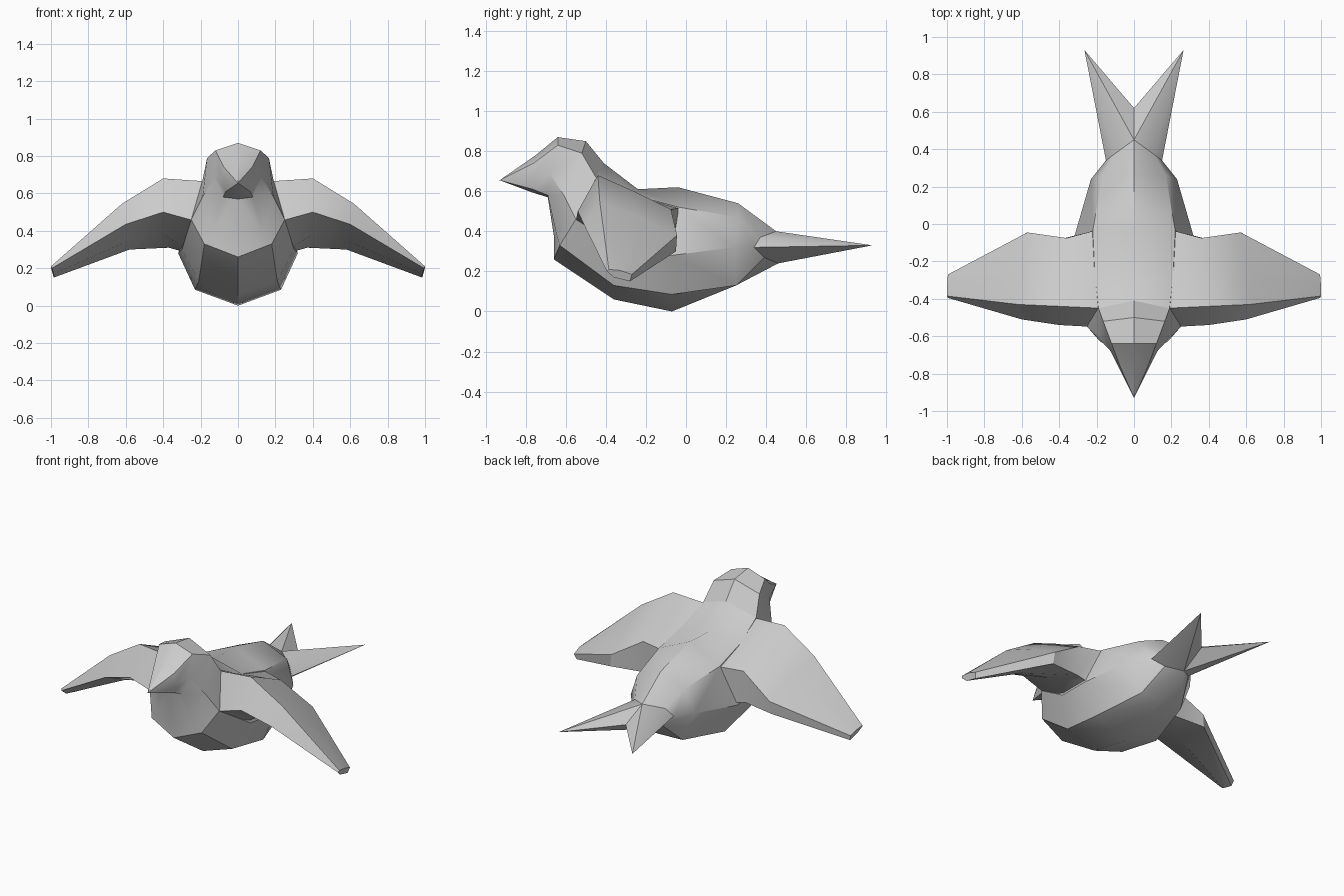
import bpy, bmesh

if "Cube" in bpy.data.objects:
    bpy.data.objects.remove(bpy.data.objects["Cube"])


def finish(name, bm):
    # Mirror the half across x = 0, weld the seam and shade
    half = bm.verts[:] + bm.edges[:] + bm.faces[:]
    copy = bmesh.ops.duplicate(bm, geom=half)["geom"]
    for v in copy:
        if isinstance(v, bmesh.types.BMVert):
            v.co.x *= -1
    bmesh.ops.remove_doubles(bm, verts=bm.verts[:], dist=0.0005)
    bmesh.ops.recalc_face_normals(bm, faces=bm.faces[:])
    mesh = bpy.data.meshes.new(name)
    bm.to_mesh(mesh)
    bm.free()
    obj = bpy.data.objects.new(name, mesh)
    bpy.context.collection.objects.link(obj)
    bpy.ops.object.select_all(action='DESELECT')
    obj.select_set(True)
    bpy.context.view_layer.objects.active = obj
    bpy.ops.object.shade_smooth_by_angle(angle=0.6)
    return obj


def loft(bm, rows, closed=False):
    # Quads between neighbouring sections with equal point counts
    rings = [[bm.verts.new(p) for p in row] for row in rows]
    n = len(rows[0])
    for a, b in zip(rings, rings[1:]):
        for i in range(n if closed else n - 1):
            j = (i + 1) % n
            bm.faces.new((a[i], a[j], b[j], b[i]))
    return rings


# Half sections run from the back ridge down to the belly
shoulder = [(0, -.41, .74), (.19, -.45, .67), (.25, -.55, .46), (.18, -.63, .33), (0, -.66, .26)]
rump = [(0, .45, .40), (.11, .37, .37), (.15, .34, .32), (.09, .39, .27), (0, .46, .24)]

# Body
bm = bmesh.new()
loft(bm, [
    shoulder,
    [(0, -.24, .61), (.21, -.26, .58), (.30, -.30, .30), (.21, -.36, .13), (0, -.36, .06)],
    [(0, -.04, .62), (.22, -.035, .52), (.32, -.07, .28), (.23, -.07, .085), (0, -.07, 0)],
    [(0, .26, .54), (.17, .26, .47), (.23, .24, .32), (.15, .25, .13), (0, .25, .13)],
    rump])
finish("body", bm)

# Head with pointed beak
bm = bmesh.new()
rings = loft(bm, [
    shoulder,
    [(0, -.50, .85), (.165, -.52, .79), (.19, -.61, .58), (.13, -.65, .40), (0, -.66, .38)],
    [(0, -.64, .87), (.12, -.64, .83), (.125, -.68, .69), (.08, -.69, .58), (0, -.69, .57)],
    [(0, -.75, .78), (.075, -.76, .74), (.085, -.76, .68), (.065, -.765, .61), (0, -.77, .595)]])
tip = bm.verts.new((0, -.93, .655))
for a, b in zip(rings[-1], rings[-1][1:]):
    bm.faces.new((a, b, tip))
finish("head_and_beak", bm)

# Forked tail: one prong, mirrored
bm = bmesh.new()
base = [bm.verts.new(p) for p in rump]
notch = bm.verts.new((0, .62, .33))
tip = bm.verts.new((.265, .93, .33))
fan = [notch] + base + [notch]
for a, b in zip(fan, fan[1:]):
    bm.faces.new((a, b, tip))
finish("forked_tail", bm)

# Wings: leading edge, ridge, upper middle, trailing top, trailing bottom, underside
bm = bmesh.new()
rings = loft(bm, [
    [(.22, -.55, .45), (.18, -.45, .665), (.19, -.26, .58), (.21, -.035, .515), (.30, -.07, .29), (.25, -.30, .29)],
    [(.40, -.54, .50), (.40, -.44, .68), (.39, -.26, .60), (.36, -.075, .51), (.37, -.075, .31), (.40, -.30, .38)],
    [(.60, -.51, .435), (.62, -.43, .545), (.60, -.25, .48), (.57, -.045, .38), (.58, -.05, .30), (.60, -.30, .34)],
    [(.995, -.395, .20), (1, -.385, .21), (1, -.33, .205), (.995, -.27, .185), (.985, -.28, .15), (.985, -.36, .17)]],
    closed=True)
bm.faces.new(rings[-1])
finish("wings", bm)
